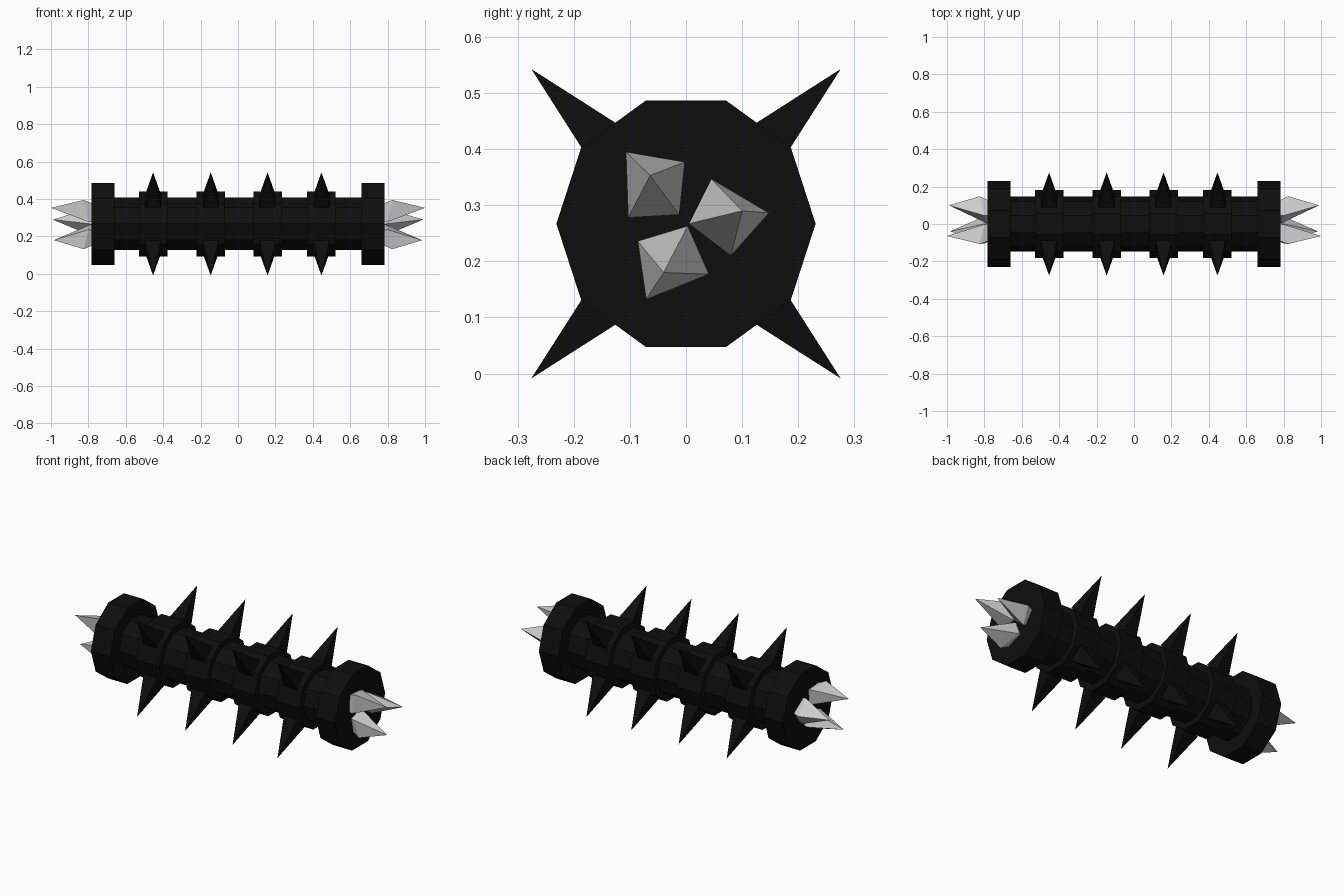
import bpy, bmesh
from math import cos, sin, pi, radians
from mathutils import Vector

cube = bpy.data.objects.get("Cube")
if cube:
    bpy.data.objects.remove(cube, do_unlink=True)

AXIS_Z = 0.267


def make_material(name, value):
    mat = bpy.data.materials.new(name)
    mat.use_nodes = True
    color = (value, value, value, 1)
    mat.diffuse_color = color
    mat.node_tree.nodes["Principled BSDF"].inputs["Base Color"].default_value = color
    return mat


black = make_material("black_metal", 0.004)
silver = make_material("pale_silver", 0.6)


def finish(bm, name, mat):
    bmesh.ops.recalc_face_normals(bm, faces=bm.faces)
    mesh = bpy.data.meshes.new(name)
    bm.to_mesh(mesh)
    bm.free()
    mesh.materials.append(mat)
    obj = bpy.data.objects.new(name, mesh)
    obj.location.z = AXIS_Z
    bpy.context.collection.objects.link(obj)
    return obj


def drum(name, x0, x1, radius, sides=10):
    """Flat-sided prism lying along the x axis."""
    bm = bmesh.new()
    ends = []
    for x in (x0, x1):
        ends.append([bm.verts.new((x, radius * cos(2 * pi * i / sides),
                                   radius * sin(2 * pi * i / sides)))
                     for i in range(sides)])
        bm.faces.new(ends[-1])
    a, b = ends
    for i in range(sides):
        j = (i + 1) % sides
        bm.faces.new((a[i], a[j], b[j], b[i]))
    return finish(bm, name, black)


def pointed(name, base, points, mat):
    """Four-sided solid: a base loop joined to one or two points."""
    bm = bmesh.new()
    loop = [bm.verts.new(p) for p in base]
    for p in points:
        tip = bm.verts.new(p)
        for i in range(4):
            bm.faces.new((loop[i], loop[(i + 1) % 4], tip))
    if len(points) == 1:
        bm.faces.new(loop)
    return finish(bm, name, mat)


# Core shaft and end caps
drum("shaft", -0.7, 0.7, 0.148)
for side, s in (("left", 1), ("right", -1)):
    drum(side + "_end_cap", s * 0.66, s * 0.782, 0.231)

# Collars, each with four diagonal spikes
for n, x in enumerate((-0.454, -0.146, 0.158, 0.446), 1):
    drum(f"collar_{n}", x - 0.076, x + 0.076, 0.182)
    for k in range(4):
        a = radians(45 + 90 * k)
        out = Vector((0, cos(a), sin(a)))
        across = Vector((0, -sin(a), cos(a)))
        centre = Vector((x, 0, 0))
        base = [centre + out * 0.172 + across * 0.048 * v + Vector((0.043 * u, 0, 0))
                for u, v in ((-1, -1), (1, -1), (1, 1), (-1, 1))]
        pointed(f"spike_{n}_{k + 1}", base, [centre + out * 0.39], black)

# Crystal clusters: tip, then outer, first side, inner, second side corners (y, z)
crystals = (
    (1.0, (-0.064, 0.086), (-0.107, 0.128), (-0.002, 0.11), (-0.012, 0.016), (-0.103, 0.011)),
    (0.99, (0.1, 0.023), (0.148, 0.019), (0.045, 0.08), (0.005, 0.0), (0.08, -0.057)),
    (0.985, (-0.04, -0.087), (-0.071, -0.135), (0.041, -0.09), (0.003, -0.004), (-0.086, -0.031)),
)
CORNER_X = (0.825, 0.8, 0.79, 0.8)
for side, s in (("left", 1), ("right", -1)):
    for n, (reach, tip, *corners) in enumerate(crystals, 1):
        base = [(s * x, y, z) for x, (y, z) in zip(CORNER_X, corners)]
        root = (s * 0.6, tip[0] * 0.45, tip[1] * 0.45)
        pointed(f"{side}_crystal_{n}", base, [(s * reach, *tip), root], silver)
